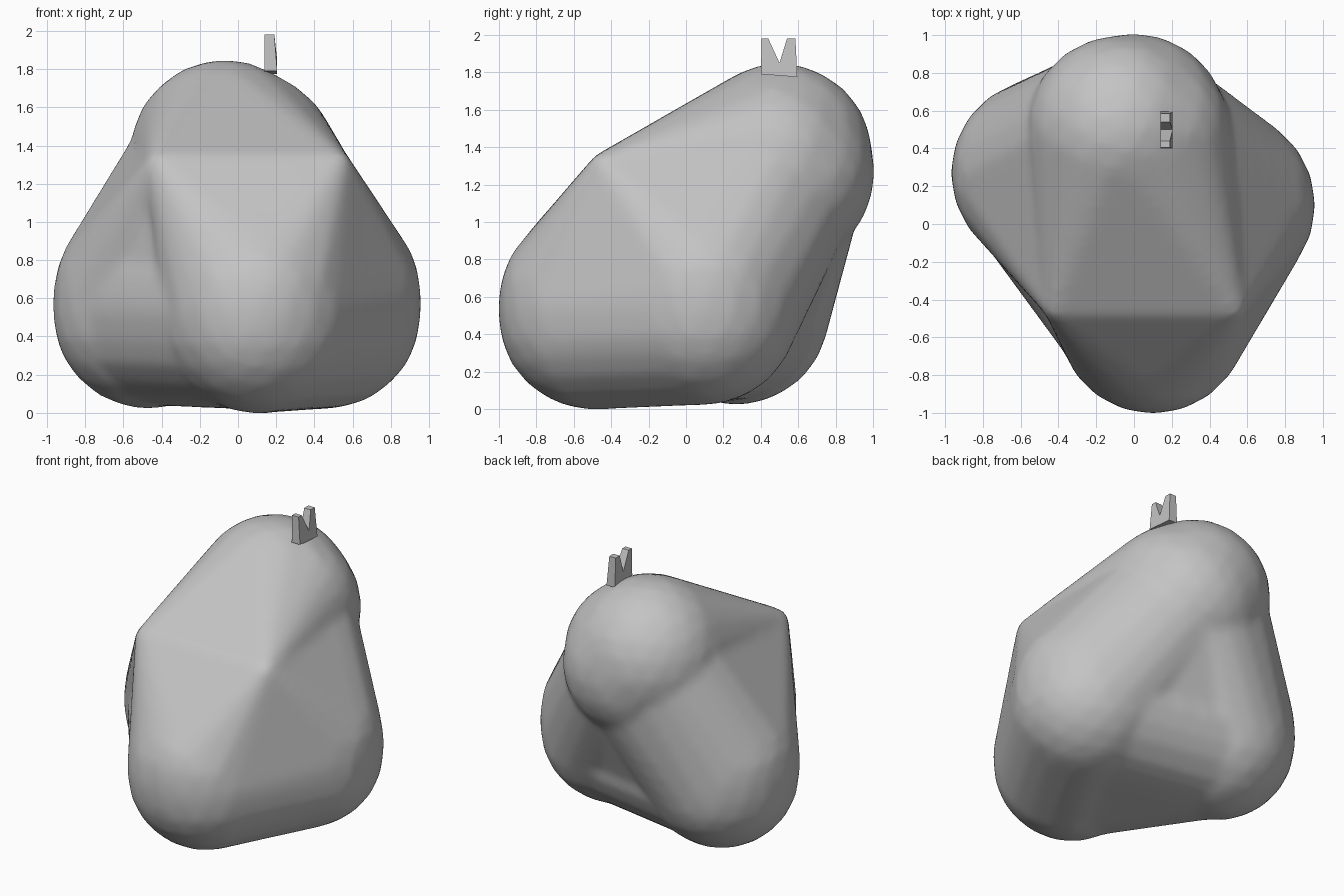
import bpy, bmesh
from mathutils import Vector

if "Cube" in bpy.data.objects:
    bpy.data.objects.remove(bpy.data.objects["Cube"])

grey = bpy.data.materials.new("plain grey")
grey.diffuse_color = (0.55, 0.55, 0.55, 1)
grey.use_nodes = True
grey.node_tree.nodes["Principled BSDF"].inputs["Base Color"].default_value = grey.diffuse_color

# lobes: list of (centre, radius) spheres
TOP = [((-0.07, 0.5, 1.35), 0.5), ((0.0, 0.51, 1.26), 0.5), ((0.04, 0.47, 1.31), 0.48)]
FRONT = [((0.1, -0.5, 0.5), 0.505), ((0.1, -0.5, 0.57), 0.505)]
RIGHT = [((0.46, 0.1, 0.52), 0.5), ((0.46, 0.1, 0.62), 0.5)]
LEFT = [((-0.47, 0.27, 0.52), 0.5), ((-0.47, 0.27, 0.62), 0.5)]
BROW_L = [((-0.40, -0.43, 1.29), 0.085)]
BROW_R = [((0.51, -0.43, 1.29), 0.085)]


def shrink(lobes, d):
    return [(c, r - d) for c, r in lobes]


def hull(body, lobes):
    """Add the convex skin around a set of spheres to the body."""
    bm = bmesh.new()
    for c, r in lobes:
        ball = bmesh.ops.create_icosphere(bm, subdivisions=3, radius=r)
        bmesh.ops.translate(bm, verts=ball["verts"], vec=Vector(c))
    bmesh.ops.delete(bm, geom=bm.faces[:] + bm.edges[:], context='EDGES_FACES')
    bmesh.ops.convex_hull(bm, input=bm.verts[:])
    loose = [v for v in bm.verts if not v.link_faces]
    bmesh.ops.delete(bm, geom=loose, context='VERTS')
    bmesh.ops.recalc_face_normals(bm, faces=bm.faces[:])
    tmp = bpy.data.meshes.new("tmp")
    bm.to_mesh(tmp)
    bm.free()
    body.from_mesh(tmp)
    bpy.data.meshes.remove(tmp)


def make_object(name, bm):
    me = bpy.data.meshes.new(name)
    bm.to_mesh(me)
    bm.free()
    me.materials.append(grey)
    ob = bpy.data.objects.new(name, me)
    bpy.context.collection.objects.link(ob)
    bpy.ops.object.select_all(action='DESELECT')
    ob.select_set(True)
    bpy.context.view_layer.objects.active = ob
    return ob


# lumpy body: overlapping skins fused into one surface
body = bmesh.new()
hull(body, TOP + FRONT + BROW_L + BROW_R)                 # front wedge
hull(body, RIGHT + FRONT + BROW_R + shrink(TOP, 0.05))    # right flank
hull(body, LEFT + BROW_L + shrink(TOP, 0.04))             # left flank
hull(body, shrink(LEFT + RIGHT + FRONT, 0.02))            # base
hull(body, shrink(TOP + LEFT + RIGHT + FRONT, 0.045) + shrink(BROW_L, 0.05))  # core
fruit = make_object("lumpy_body", body)
m = fruit.modifiers.new("fuse", 'REMESH')
m.mode = 'VOXEL'
m.voxel_size = 0.03
s = fruit.modifiers.new("soften", 'SMOOTH')
s.factor = 0.5
s.iterations = 8
for mod in ("fuse", "soften"):
    bpy.ops.object.modifier_apply(modifier=mod)
fruit.data.materials.clear()
fruit.data.materials.append(grey)
bpy.ops.object.shade_smooth_by_angle(angle=0.6)

# forked stem: flat profile extruded sideways
profile = [(0.40, 1.79), (0.405, 1.98), (0.44, 1.98), (0.50, 1.85),
           (0.54, 1.98), (0.585, 1.98), (0.595, 1.775)]
stem = bmesh.new()
a = [stem.verts.new((0.14, y, z)) for y, z in profile]
b = [stem.verts.new((0.19 if z > 1.9 else 0.205, y, z)) for y, z in profile]
stem.faces.new(a)
stem.faces.new(b[::-1])
for i in range(len(a)):
    j = (i + 1) % len(a)
    stem.faces.new((a[i], b[i], b[j], a[j]))
bmesh.ops.recalc_face_normals(stem, faces=stem.faces[:])
make_object("forked_stem", stem)
